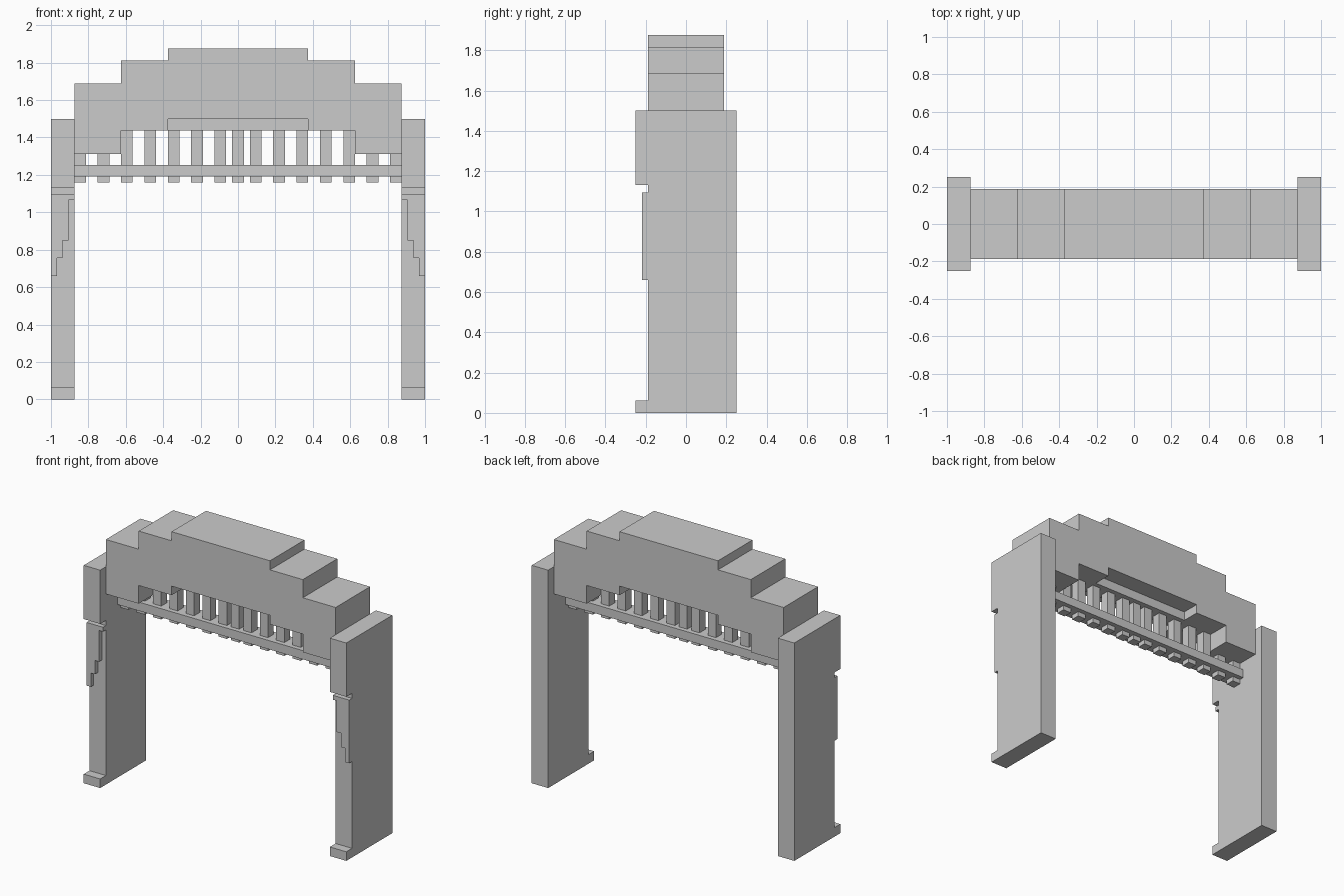
import bpy, bmesh
from mathutils import Vector

if "Cube" in bpy.data.objects:
    bpy.data.objects.remove(bpy.data.objects["Cube"])


def extrude_profile(name, pts, to3d, depth):
    """Make a prism from a 2D profile mapped into 3D and extruded by depth."""
    bm = bmesh.new()
    face = bm.faces.new([bm.verts.new(to3d(a, b)) for a, b in pts])
    out = bmesh.ops.extrude_face_region(bm, geom=[face])
    moved = [g for g in out["geom"] if isinstance(g, bmesh.types.BMVert)]
    bmesh.ops.translate(bm, verts=moved, vec=Vector(depth))
    bmesh.ops.recalc_face_normals(bm, faces=bm.faces)
    mesh = bpy.data.meshes.new(name)
    bm.to_mesh(mesh)
    bm.free()
    obj = bpy.data.objects.new(name, mesh)
    bpy.context.collection.objects.link(obj)
    return obj


def box(name, x0, x1, y0, y1, z0, z1):
    pts = [(x0, z0), (x1, z0), (x1, z1), (x0, z1)]
    return extrude_profile(name, pts, lambda x, z: (x, y0, z), (0, y1 - y0, 0))


# Side profile of a post (y, z): foot, recessed shaft, projecting head
post = [(0.25, 0), (0.25, 1.5), (-0.25, 1.5), (-0.25, 1.13), (-0.1875, 1.13),
        (-0.1875, 0.0625), (-0.25, 0.0625), (-0.25, 0)]
# Stepped bracket panel on the post front (x, z)
bracket = [(1, 1.095), (0.875, 1.095), (0.875, 1.065), (0.905, 1.065),
           (0.905, 0.85), (0.937, 0.85), (0.937, 0.755), (0.968, 0.755),
           (0.968, 0.66), (1, 0.66)]

for side, s in (("right", 1), ("left", -1)):
    extrude_profile(f"{side}_post", post,
                    lambda y, z: (s * 0.875, y, z), (s * 0.125, 0, 0))
    extrude_profile(f"{side}_bracket", bracket,
                    lambda x, z: (s * x, -0.2188, z), (0, 0.0313, 0))

# Stepped roof beam: half outline mirrored about x = 0
half = [(0.375, 1.5), (0.375, 1.4375), (0.625, 1.4375), (0.625, 1.3125),
        (0.875, 1.3125), (0.875, 1.6875), (0.625, 1.6875), (0.625, 1.8125),
        (0.375, 1.8125), (0.375, 1.875)]
outline = half + [(-x, z) for x, z in reversed(half)]
extrude_profile("roof_beam", outline, lambda x, z: (x, -0.1875, z), (0, 0.375, 0))

# Core strip in the central recess, and the horizontal rail
box("recess_core", -0.375, 0.375, -0.0625, 0.0625, 1.4375, 1.5)
box("rail", -0.875, 0.875, -0.0625, 0.0625, 1.1925, 1.2525)

# Vertical slats passing through the rail
centres = [0.0] + [s * (0.094 + 0.125 * k) for k in range(7) for s in (-1, 1)]
for i, x in enumerate(sorted(centres)):
    top = 1.3125 if abs(x) > 0.63 else 1.4375
    box(f"slat_{i + 1}", x - 0.031, x + 0.031, -0.031, 0.031, 1.16, top)
